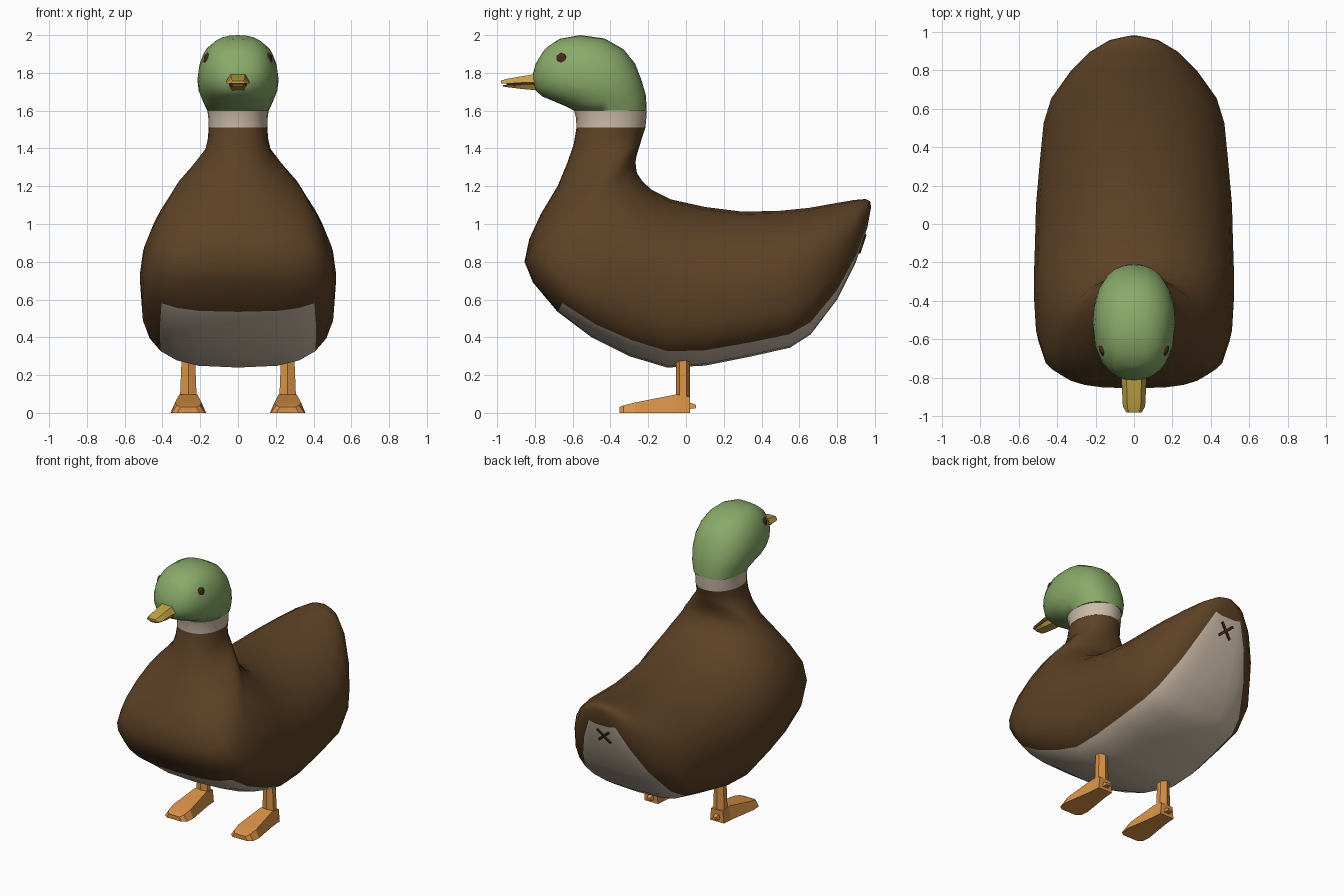
import bpy, bmesh, math
from mathutils import Vector, Matrix

if "Cube" in bpy.data.objects:
    bpy.data.objects.remove(bpy.data.objects["Cube"], do_unlink=True)

SEG = 24


def material(name, color):
    m = bpy.data.materials.new(name)
    m.use_nodes = True
    m.diffuse_color = (*color, 1)
    m.node_tree.nodes["Principled BSDF"].inputs["Base Color"].default_value = (*color, 1)
    return m


BROWN = material("brown_feathers", (0.11, 0.054, 0.019))
CREAM = material("cream_feathers", (0.60, 0.50, 0.39))
GREEN = material("green_feathers", (0.25, 0.40, 0.14))
ORANGE = material("orange_skin", (0.70, 0.29, 0.065))
YELLOW = material("yellow_bill", (0.54, 0.37, 0.065))
DARK = material("dark_brown", (0.065, 0.025, 0.01))


def finish(bm, name, mats, angle=40):
    bmesh.ops.recalc_face_normals(bm, faces=bm.faces)
    mesh = bpy.data.meshes.new(name)
    bm.to_mesh(mesh)
    bm.free()
    for m in mats:
        mesh.materials.append(m)
    ob = bpy.data.objects.new(name, mesh)
    bpy.context.collection.objects.link(ob)
    if angle:
        bpy.ops.object.select_all(action='DESELECT')
        ob.select_set(True)
        bpy.context.view_layer.objects.active = ob
        bpy.ops.object.shade_smooth_by_angle(angle=math.radians(angle))
    return ob


def oval(ay, az, by, bz, w, f=0.5, low=2.2, up=2.0):
    """Rounded section from a lower/front point to an upper/back point, widest at fraction f."""
    a, b = Vector((0, ay, az)), Vector((0, by, bz))
    mid = a.lerp(b, f)
    pts = []
    for j in range(SEG):
        t = math.tau * j / SEG
        c, s = math.cos(t), math.sin(t)
        n = low if c > 0 else up
        p = mid.lerp(a if c > 0 else b, abs(c) ** (2 / n))
        p.x = math.copysign(w * abs(s) ** (2 / n), s)
        pts.append(p)
    return pts


def box_section(y, half, z0, z1, top=1.0, x=0):
    return [Vector((x + dx, y, z)) for dx, z in
            ((-half, z0), (half, z0), (half * top, z1), (-half * top, z1))]


def loft(name, rings, mats, rule=None, angle=40, caps=True):
    bm = bmesh.new()
    vs = [[bm.verts.new(p) for p in r] for r in rings]
    n = len(vs[0])
    for i in range(len(vs) - 1):
        for j in range(n):
            k = (j + 1) % n
            f = bm.faces.new((vs[i][j], vs[i][k], vs[i + 1][k], vs[i + 1][j]))
            f.material_index = rule(i, j) if rule else 0
    if caps:
        bm.faces.new(vs[0])
        bm.faces.new(vs[-1])
    return finish(bm, name, mats, angle)


# Body: sections from the tail tip, along the belly, fanning up into the neck
tail_and_belly = [
    (.98, 1.09, .975, 1.12, .03), (.96, .98, .95, 1.132, .13),
    (.90, .80, .89, 1.127, .23), (.80, .60, .79, 1.11, .33),
    (.66, .415, .65, 1.085, .43), (.55, .345, .50, 1.07, .47),
    (.35, .30, .30, 1.065, .49), (.10, .25, .10, 1.09, .51),
    (-.10, .24, -.08, 1.13, .515), (-.30, .30, -.18, 1.18, .52)]
chest_and_neck = [
    (-.50, .40, -.23, 1.225, .52, .4, 3), (-.68, .535, -.26, 1.27, .51, .3, 3),
    (-.81, .69, -.265, 1.30, .47, .27, 3), (-.855, .80, -.267, 1.33, .42, .3, 2.8),
    (-.83, .92, -.262, 1.36, .36, .4, 2.6), (-.77, 1.05, -.253, 1.39, .29, .45, 2.4),
    (-.68, 1.20, -.243, 1.42, .225), (-.63, 1.32, -.235, 1.45, .175),
    (-.595, 1.42, -.225, 1.48, .16), (-.58, 1.51, -.215, 1.51, .155)]
rings = [oval(*r, .47, 3, 2) for r in tail_and_belly] + [oval(*r) for r in chest_and_neck]
last_belly = len(tail_and_belly) + 1


def belly_rule(i, j):
    return 1 if 1 <= i < last_belly and (j < 3 or j >= SEG - 3) else 0


loft("body", rings, [BROWN, CREAM], belly_rule, 50)

# Pale neck band
loft("neck_band", [oval(-.58, 1.51, -.215, 1.51, .157), oval(-.582, 1.56, -.21, 1.56, .157),
                   oval(-.592, 1.60, -.208, 1.60, .162)], [CREAM])

# Head: sections tilting forward to the brow
head = [(-.592, 1.60, -.208, 1.60, .163), (-.64, 1.625, -.212, 1.68, .187),
        (-.70, 1.65, -.235, 1.76, .208), (-.76, 1.675, -.27, 1.85, .215),
        (-.80, 1.71, -.33, 1.925, .208), (-.812, 1.75, -.43, 1.982, .188),
        (-.812, 1.79, -.56, 2.0, .155), (-.795, 1.85, -.67, 1.98, .105),
        (-.755, 1.915, -.735, 1.937, .03)]
loft("head", [oval(*r, .5, 2.2, 2.3) for r in head], [GREEN], angle=60)

# Bill: upper and lower halves with a dark mouth between them
loft("upper_bill", [box_section(-.76, .068, 1.748, 1.80, .6), box_section(-.87, .062, 1.748, 1.782, .6),
                    box_section(-.95, .058, 1.743, 1.768, .6), box_section(-.98, .04, 1.743, 1.758, .7)],
     [YELLOW], angle=30)
loft("lower_bill", [box_section(-.76, .045, 1.735, 1.705, .7), box_section(-.87, .048, 1.737, 1.715, .7),
                    box_section(-.95, .045, 1.735, 1.725, .7), box_section(-.97, .03, 1.735, 1.728, .7)],
     [YELLOW], angle=30)
loft("mouth", [box_section(-.76, .045, 1.73, 1.752), box_section(-.95, .04, 1.732, 1.747)],
     [DARK], angle=0)

# Eyes
for side, label in ((1, "left"), (-1, "right")):
    bm = bmesh.new()
    bmesh.ops.create_uvsphere(bm, u_segments=14, v_segments=8, radius=1)
    turn = Matrix.Rotation(side * math.radians(-22), 4, 'Z')
    bmesh.ops.transform(bm, verts=bm.verts, matrix=Matrix.Translation((side * .162, -.66, 1.865))
                        @ turn @ Matrix.Diagonal((.017, .033, .04, 1)))
    finish(bm, label + "_eye", [DARK], 60)

# Small cross mark under the tail
for k, tilt in enumerate((42, -48)):
    bm = bmesh.new()
    bmesh.ops.create_cube(bm, size=1)
    lean = Matrix.Rotation(math.radians(-18.4), 4, 'X')
    bmesh.ops.transform(bm, verts=bm.verts, matrix=Matrix.Translation((0, .936, .895)) @ lean
                        @ Matrix.Rotation(math.radians(tilt), 4, 'Y') @ Matrix.Diagonal((.016, .009, .13, 1)))
    finish(bm, "tail_mark_%d" % (k + 1), [DARK], 0)

# Legs and feet
for side, label in ((1, "left"), (-1, "right")):
    x = side * .263
    leg = []
    for z, r in ((.05, .053), (.10, .05), (.27, .042), (.36, .042)):
        leg.append([Vector((x + r * math.cos(a), -.016 + .037 * math.sin(a), z))
                    for a in (math.tau * (i + .5) / 6 for i in range(6))])
    loft(label + "_leg", leg, [ORANGE], angle=0)
    loft(label + "_foot", [box_section(.022, .055, 0, .085, .85, x), box_section(-.05, .06, 0, .098, .8, x),
                           box_section(-.27, .094, 0, .055, .75, x), box_section(-.33, .088, 0, .04, .7, x),
                           box_section(-.352, .06, 0, .03, .7, x)], [ORANGE], angle=0)
    loft(label + "_back_toe", [box_section(.01, .024, .02, .06, .7, x),
                               box_section(.053, .016, .025, .042, .7, x)], [ORANGE], angle=0)
